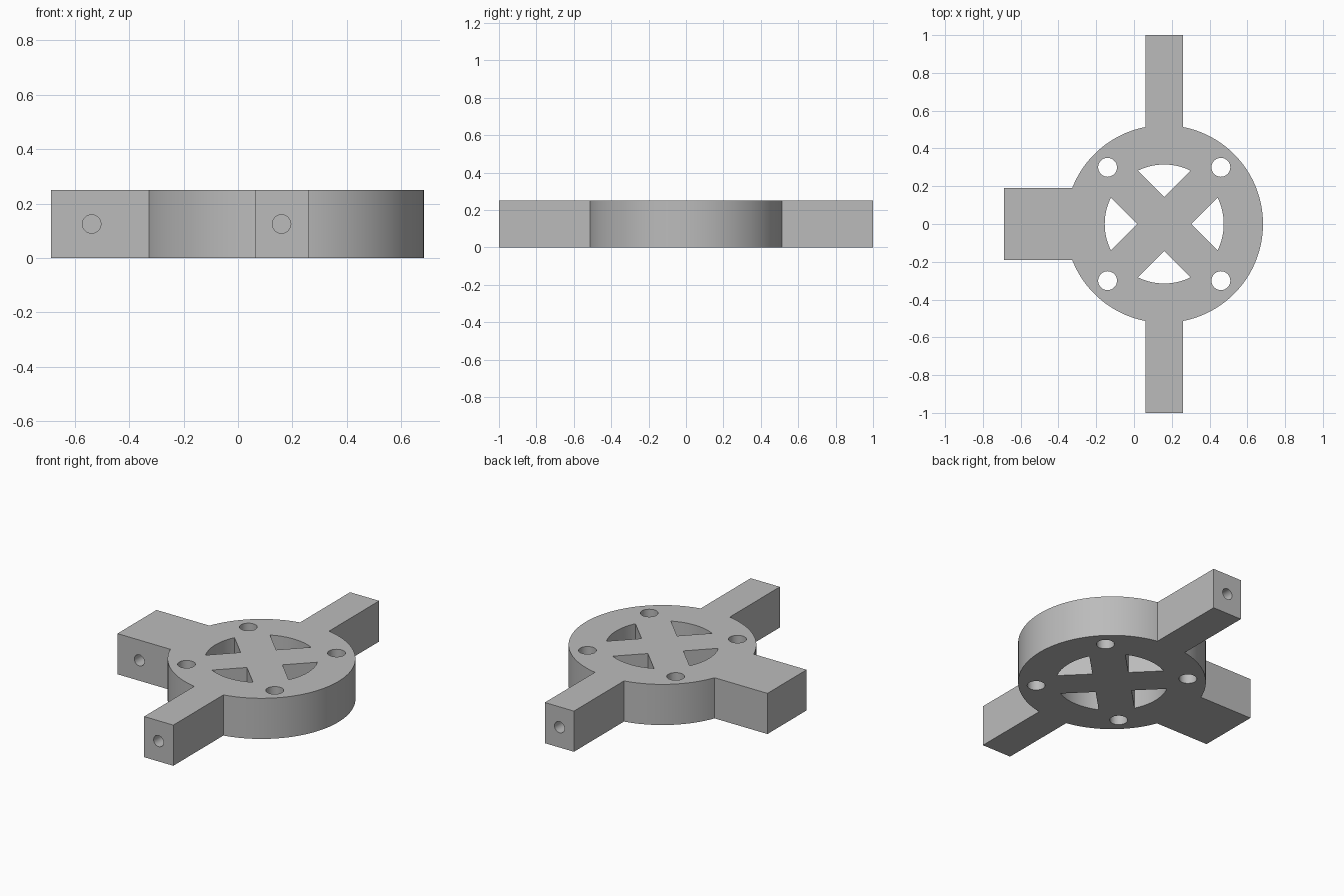
import bpy
import bmesh
from math import sin, cos, pi, asin, sqrt, radians
from mathutils import Vector, Matrix

default = bpy.data.objects.get("Cube")
if default:
    bpy.data.objects.remove(default, do_unlink=True)

HEIGHT = 0.25
CENTRE = Vector((0.16, 0, 0))
HUB_R, WINDOW_R, APEX = 0.523, 0.315, 0.142
BOLT_R, SIDE_R, SIDE_DEPTH = 0.05, 0.034, 0.2

grey = bpy.data.materials.new("plain_grey")
grey.use_nodes = True
colour = (0.5, 0.5, 0.5, 1)
grey.diffuse_color = colour
grey.node_tree.nodes["Principled BSDF"].inputs["Base Color"].default_value = colour


def prism(name, points, z0, z1):
    """Extrude a flat counter-clockwise outline from z0 to z1."""
    bm = bmesh.new()
    base = bm.faces.new([bm.verts.new((x, y, z0)) for x, y in points])
    grown = bmesh.ops.extrude_face_region(bm, geom=[base], use_keep_orig=True)
    top = [v for v in grown["geom"] if isinstance(v, bmesh.types.BMVert)]
    bmesh.ops.translate(bm, verts=top, vec=(0, 0, z1 - z0))
    bmesh.ops.recalc_face_normals(bm, faces=bm.faces)
    mesh = bpy.data.meshes.new(name)
    bm.to_mesh(mesh)
    bm.free()
    mesh.materials.append(grey)
    obj = bpy.data.objects.new(name, mesh)
    bpy.context.collection.objects.link(obj)
    return obj


def circle(r, n, cx=0, cy=0):
    return [(cx + r * cos(2 * pi * i / n), cy + r * sin(2 * pi * i / n)) for i in range(n)]


def box(x0, x1, y0, y1):
    return [(x0, y0), (x1, y0), (x1, y1), (x0, y1)]


def combine(target, tool, operation):
    """Apply a boolean and remove the tool object."""
    tool.hide_render = True
    mod = target.modifiers.new(operation, "BOOLEAN")
    mod.operation, mod.solver, mod.object = operation, "EXACT", tool
    bpy.context.view_layer.objects.active = target
    bpy.ops.object.modifier_apply(modifier=mod.name)
    bpy.data.objects.remove(tool, do_unlink=True)


# Round hub with two narrow arms and one wide block
body = prism("hub_with_arms", circle(HUB_R, 128, CENTRE.x), 0, HEIGHT)
combine(body, prism("long_arms", box(0.062, 0.26, -1, 1), 0, HEIGHT), "UNION")
combine(body, prism("side_block", box(-0.687, CENTRE.x, -0.19, 0.19), 0, HEIGHT), "UNION")

# Four windows, each a right-angled wedge closed by an arc, and four bolt holes
corner = (sqrt(2 * WINDOW_R ** 2 - APEX ** 2) - APEX) / 2
half = asin(corner / WINDOW_R)
arc = [half * (2 * i / 20 - 1) for i in range(21)]
wedge = [(APEX, 0)] + [(WINDOW_R * cos(a), WINDOW_R * sin(a)) for a in arc]
for quarter in range(4):
    turn = Matrix.Translation(CENTRE) @ Matrix.Rotation(quarter * pi / 2, 4, "Z")
    for outline in (wedge, circle(BOLT_R, 32, 0.3, 0.3)):
        cutter = prism("cutter", outline, -0.1, HEIGHT + 0.1)
        cutter.data.transform(turn)
        combine(body, cutter, "DIFFERENCE")

# Blind holes in both arm ends and the front of the block
for x, y, facing in ((CENTRE.x, -1, -1), (CENTRE.x, 1, 1), (-0.538, -0.19, -1)):
    drill = prism("drill", circle(SIDE_R, 32), -SIDE_DEPTH, 0.05)
    drill.data.transform(Matrix.Translation((x, y, HEIGHT / 2))
                         @ Matrix.Rotation(-facing * pi / 2, 4, "X"))
    combine(body, drill, "DIFFERENCE")

bpy.ops.object.select_all(action="DESELECT")
body.select_set(True)
bpy.context.view_layer.objects.active = body
bpy.ops.object.shade_smooth_by_angle(angle=radians(30))
